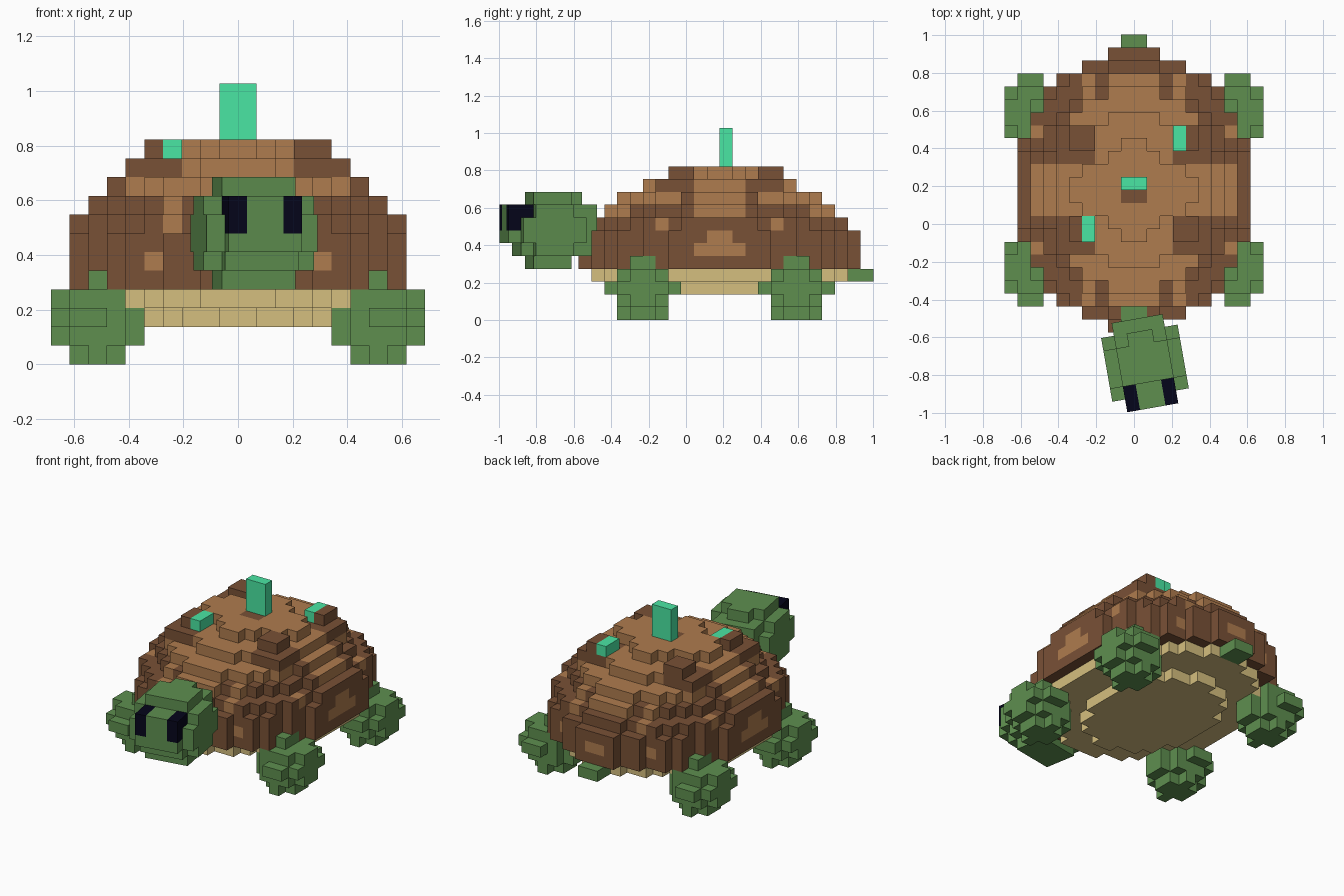
import bpy, bmesh, math
from mathutils import Vector

V = 0.0685          # edge of one block
CENTRE_Y = 0.18     # middle of the body along y

if "Cube" in bpy.data.objects:
    bpy.data.objects.remove(bpy.data.objects["Cube"])


def material(name, rgb):
    linear = [((c / 255 + 0.055) / 1.055) ** 2.4 for c in rgb] + [1]
    m = bpy.data.materials.new(name)
    m.use_nodes = True
    m.diffuse_color = linear
    bsdf = next(n for n in m.node_tree.nodes if n.type == 'BSDF_PRINCIPLED')
    bsdf.inputs["Base Color"].default_value = linear
    return m


GREEN = material("skin green", (94, 143, 79))
DARK = material("dark brown", (121, 81, 54))
LIGHT = material("light brown", (175, 124, 78))
TAN = material("belly tan", (213, 191, 127))
TEAL = material("sprout teal", (74, 230, 163))
NAVY = material("eye navy", (4, 4, 27))


def box(x0, x1, y0, y1, z0, z1):
    return {(i, j, k) for i in range(x0, x1) for j in range(y0, y1)
            for k in range(z0, z1)}


def ellipse(a, b, k):
    """One layer of blocks inside an ellipse of half sizes a and b."""
    return {c for c in box(-a, a, -b, b, k, k + 1)
            if ((c[0] + .5) / (a + .1)) ** 2 + ((c[1] + .5) / (b - .2)) ** 2 <= 1}


def blocks(name, cells, location=(0, CENTRE_Y, 0), turn=0):
    """Turn a {cell: material} table into a mesh of its outer faces only."""
    mats = list(dict.fromkeys(cells.values()))
    bm = bmesh.new()
    corners = {}

    def corner(p):
        if p not in corners:
            corners[p] = bm.verts.new(Vector(p) * V)
        return corners[p]

    for cell in sorted(cells):
        for axis in range(3):
            for side in (0, 1):
                near = list(cell)
                near[axis] += 2 * side - 1
                if tuple(near) in cells:
                    continue
                u, w = (axis + 1) % 3, (axis + 2) % 3
                quad = []
                for du, dw in ((0, 0), (1, 0), (1, 1), (0, 1)):
                    p = list(cell)
                    p[axis] += side
                    p[u] += du
                    p[w] += dw
                    quad.append(corner(tuple(p)))
                face = bm.faces.new(quad if side else quad[::-1])
                face.material_index = mats.index(cells[cell])
    mesh = bpy.data.meshes.new(name)
    bm.to_mesh(mesh)
    bm.free()
    for m in mats:
        mesh.materials.append(m)
    ob = bpy.data.objects.new(name, mesh)
    ob.location = location
    ob.rotation_euler.z = turn
    bpy.context.collection.objects.link(ob)
    return ob


def plain(cells, mat):
    return dict.fromkeys(cells, mat)


# Shell: stacked ellipses, light bands on top and small light patches below
def shell_colour(cell):
    i, j, k = cell
    ax, ay = abs(i + .5), abs(j + .5)
    if k == 10:
        light = ax < 3 or ay < 2
    elif k == 9:
        light = (ax < 6 and ay < 7) or ax < 2 or ay < 2
    elif k == 8:
        light = ax < 2 or 3 < ax < 4 or ay < 2
    elif k == 7:
        light = 3 < ax < 4 or 4 < ay < 5
    elif k == 6:
        light = ay < 1
    else:
        light = k == 5 and (ay < 2 or (4 < ax < 5 and ay > 8) or ax < 1)
    return LIGHT if light else DARK


shell = {}
layers = [(9, 11)] * 3 + [(9, 10), (8, 9), (7, 8), (6, 6)]
for k, (a, b) in enumerate(layers, start=4):
    shell.update({c: shell_colour(c) for c in ellipse(a, b, k)})

# Stepped crown with four corner bumps, each on a wider dark ledge
for half_x, half_y in ((1, 4), (2, 3), (4, 2), (5, 1)):
    shell.update(plain(box(-half_x, half_x, -half_y, half_y, 11, 12), LIGHT))
shell.update(plain(box(-1, 1, -1, 0, 11, 12), DARK))
for x0, ledge_x in ((-5, -6), (3, 3)):
    for y0, ledge_y in ((-4, -5), (3, 2)):
        shell.update(plain(box(ledge_x, ledge_x + 3, ledge_y, ledge_y + 3, 10, 11), DARK))
        shell.update(plain(box(x0, x0 + 2, y0, y0 + 2, 11, 12), DARK))
shell.update(plain(box(3, 4, 3, 5, 11, 12), TEAL))
shell.update(plain(box(-4, -3, -4, -2, 11, 12), TEAL))

# Legs: rounded stacks, mirrored to all four corners, set into the shell rim
leg = (box(6, 9, -1, 1, 0, 1) | box(7, 8, -2, 2, 0, 1)
       | box(5, 10, -1, 1, 1, 3) | box(6, 9, -2, 2, 1, 2)
       | box(6, 10, -2, 2, 2, 3) | box(7, 9, -3, 3, 2, 3)
       | box(6, 10, -1, 1, 3, 4) | box(6, 9, -2, 2, 3, 4)
       | box(7, 8, -1, 1, 4, 5))
neck = box(-1, 1, -11, -9, 6, 8)
sunk = set(neck)
for side, sign in (("left", 1), ("right", -1)):
    cells = leg if sign > 0 else {(-i - 1, j, k) for i, j, k in leg}
    for end, shift in (("front", -6), ("back", 6)):
        placed = {(i, j + shift, k) for i, j, k in cells}
        sunk |= placed
        blocks(f"{end}_{side}_leg", plain(placed, GREEN))
blocks("shell", {c: m for c, m in shell.items() if c not in sunk})

# Sprout on top
blocks("sprout", plain(box(-1, 1, 0, 1, 12, 15), TEAL))

# Belly plate with a smaller raised middle underneath
blocks("belly", plain(ellipse(5, 7, 2) | ellipse(8, 10, 3), TAN))

# Tail and neck
blocks("tail", plain(box(-1, 1, 10, 12, 3, 4), GREEN))
blocks("neck", plain(neck, GREEN))

# Head: rounded block turned a little to one side, with deep-set eyes
head = plain(box(-2, 2, -2, 1, 4, 5)
             | box(-2, 2, -3, 3, 5, 6) | box(-3, 3, -2, 1, 5, 6)
             | box(-3, 3, -3, 2, 6, 8) | box(-3, 3, -2, 1, 8, 9)
             | box(-2, 2, -4, 3, 6, 9)
             | box(-2, 2, -2, 1, 9, 10) | box(-1, 1, 1, 2, 9, 10), GREEN)
for x0 in (-2, 1):
    head.update(plain(box(x0, x0 + 1, -4, -2, 7, 9), NAVY))
blocks("head", head, (0.052, -0.703, 0), math.radians(10))
